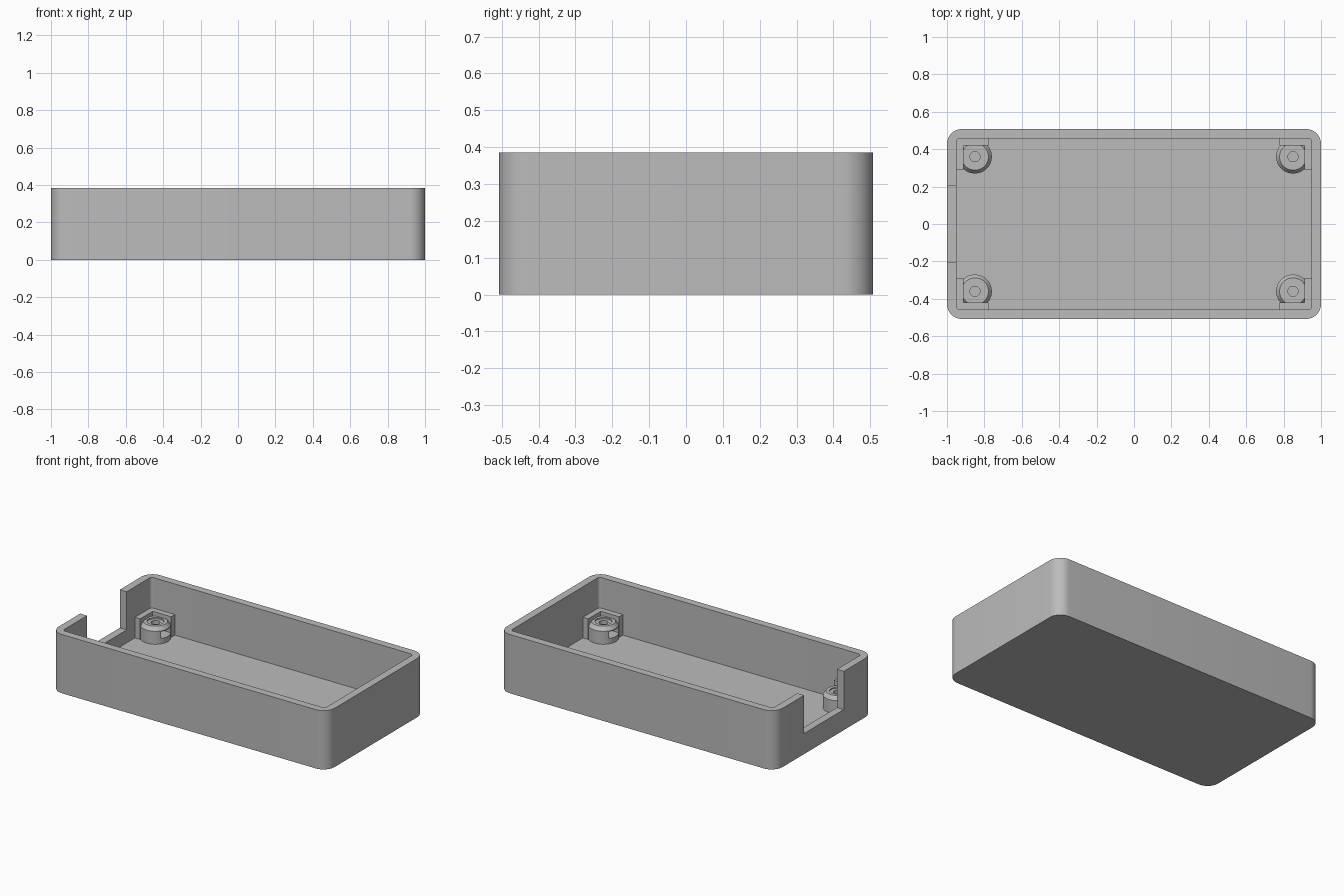
import bpy, bmesh
from math import cos, sin, pi, radians

cube = bpy.data.objects.get("Cube")
if cube:
    bpy.data.objects.remove(cube, do_unlink=True)

LENGTH, DEPTH, HEIGHT = 2.0, 1.016, 0.385
WALL, FLOOR = 0.05, 0.05
POST_X, POST_Y = 0.85, 0.36

grey = bpy.data.materials.new("plain grey")
grey.use_nodes = True
colour = (0.5, 0.5, 0.5, 1)
grey.diffuse_color = colour
grey.node_tree.nodes["Principled BSDF"].inputs["Base Color"].default_value = colour


def finish(name, bm):
    bmesh.ops.recalc_face_normals(bm, faces=bm.faces[:])
    mesh = bpy.data.meshes.new(name)
    bm.to_mesh(mesh)
    bm.free()
    mesh.materials.append(grey)
    obj = bpy.data.objects.new(name, mesh)
    bpy.context.collection.objects.link(obj)
    return obj


def prism(name, outline, z0, z1):
    """Extrude a flat outline from z0 up to z1."""
    bm = bmesh.new()
    face = bm.faces.new([bm.verts.new((x, y, z0)) for x, y in outline])
    top = bmesh.ops.extrude_face_region(bm, geom=[face])["geom"]
    verts = [v for v in top if isinstance(v, bmesh.types.BMVert)]
    bmesh.ops.translate(bm, verts=verts, vec=(0, 0, z1 - z0))
    return finish(name, bm)


def rounded_outline(hx, hy, r, steps=12):
    points = []
    for i, (sx, sy) in enumerate([(1, 1), (-1, 1), (-1, -1), (1, -1)]):
        for k in range(steps + 1):
            a = (i + k / steps) * pi / 2
            points.append((sx * (hx - r) + r * cos(a), sy * (hy - r) + r * sin(a)))
    return points


def rect(x0, x1, y0, y1):
    return [(x0, y0), (x1, y0), (x1, y1), (x0, y1)]


def lathe(name, profile, centre, steps=48):
    """Revolve a closed profile of radius and height about a vertical axis."""
    bm = bmesh.new()
    rings = [[bm.verts.new((centre[0] + r * cos(2 * pi * s / steps),
                            centre[1] + r * sin(2 * pi * s / steps), z))
              for r, z in profile] for s in range(steps)]
    n = len(profile)
    for s in range(steps):
        a, b = rings[s], rings[(s + 1) % steps]
        for i in range(n):
            j = (i + 1) % n
            bm.faces.new((a[i], b[i], b[j], a[j]))
    return finish(name, bm)


def activate(obj):
    bpy.ops.object.select_all(action="DESELECT")
    obj.select_set(True)
    bpy.context.view_layer.objects.active = obj


def cut(obj, cutter):
    cutter.hide_render = True
    mod = obj.modifiers.new("cut", "BOOLEAN")
    mod.operation, mod.solver, mod.object = "DIFFERENCE", "EXACT", cutter
    activate(obj)
    bpy.ops.object.modifier_apply(modifier=mod.name)
    bpy.data.objects.remove(cutter, do_unlink=True)


def smooth(obj):
    activate(obj)
    bpy.ops.object.shade_smooth_by_angle(angle=radians(25))


def mirror_to_corners(obj):
    mod = obj.modifiers.new("four corners", "MIRROR")
    mod.use_axis = (True, True, False)
    mod.use_clip = False
    mod.use_mirror_merge = False


# Open tray with rounded corners and a notch in one end wall
hx, hy = LENGTH / 2, DEPTH / 2
tray = prism("tray", rounded_outline(hx, hy, 0.08), 0, HEIGHT)
cut(tray, prism("cavity_cutter", rounded_outline(hx - WALL, hy - WALL, 0.02), FLOOR, 0.5))
cut(tray, prism("notch_cutter", rect(-1.1, -0.9, -0.205, 0.205), 0.135, 0.5))
smooth(tray)

# Screw posts with a bevelled rim, a shallow recess and a slot in the side
post = lathe("screw_posts", [(0.09, 0.045), (0.09, 0.135), (0.072, 0.16), (0.05, 0.16),
                             (0.05, 0.152), (0.027, 0.152), (0.027, 0.045)], (POST_X, POST_Y))
cut(post, prism("slot_cutter", rect(POST_X - 0.15, POST_X, POST_Y - 0.05, POST_Y + 0.05),
                0.085, 0.13))
mirror_to_corners(post)
smooth(post)

# L-shaped brackets that tie the posts into the corners
wx, wy = hx - WALL + 0.01, hy - WALL + 0.01
bracket = prism("corner_brackets", [(wx, wy), (0.778, wy), (0.778, 0.42), (0.912, 0.42),
                                    (0.912, 0.29), (wx, 0.29)], FLOOR - 0.005, 0.185)
mirror_to_corners(bracket)
